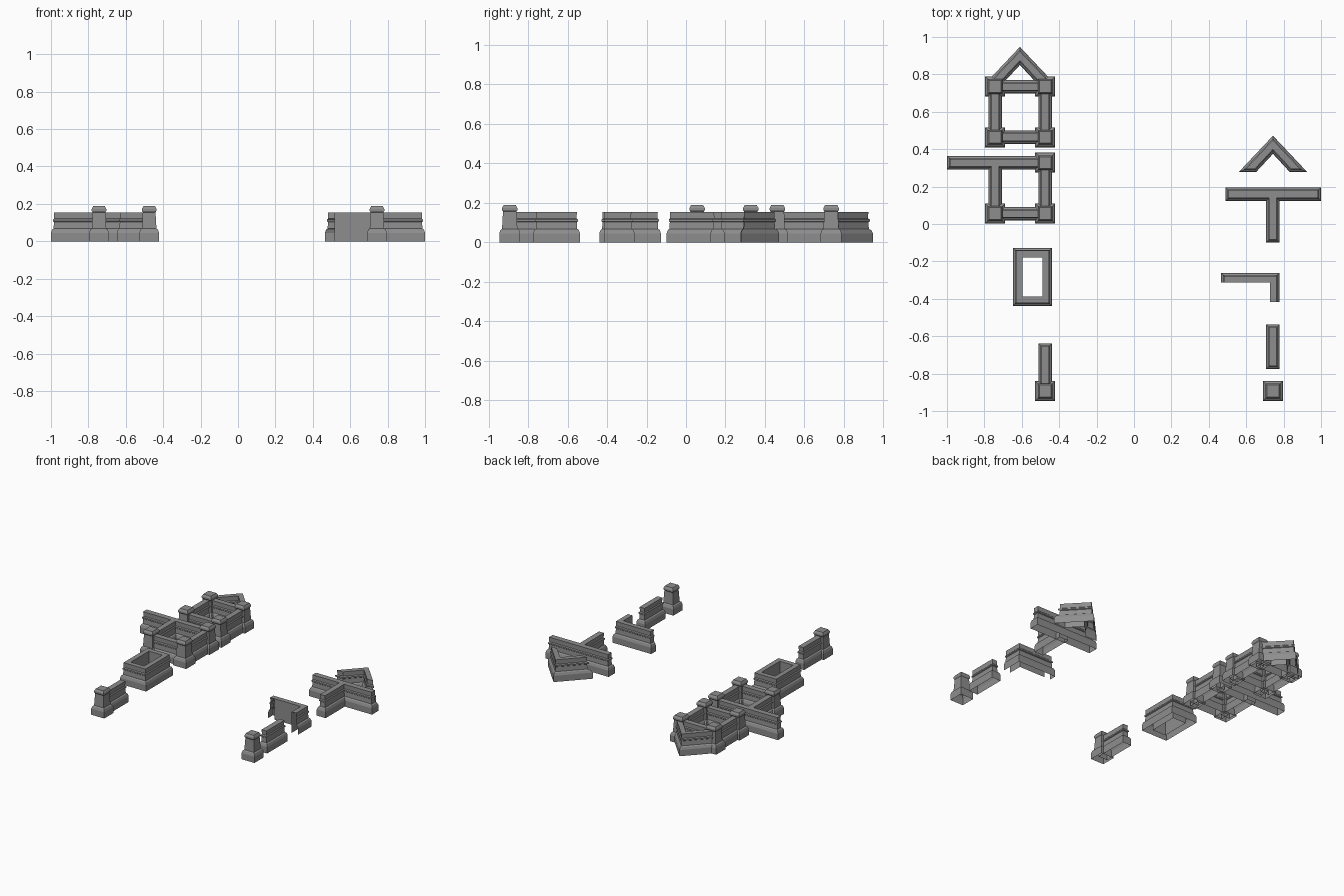
import bpy
from mathutils import Vector

if "Cube" in bpy.data.objects:
    bpy.data.objects.remove(bpy.data.objects["Cube"])

# (inset, height) cross-sections
H = 0.154
WALL = [(0, 0), (0, .045), (.006, .062), (.014, .068), (.016, .102), (.011, .106),
        (.011, .115), (.017, .121), (.016, H)]
PILLAR = [(0, 0), (0, .045), (.006, .062), (.014, .068), (.019, .155), (.014, .163),
          (.014, .173), (.022, .188)]
SHELL = WALL + [(.051, H), (.051, 0)]      # profile outside, plain panel inside

# dark grey stone
stone = bpy.data.materials.new("dark_stone")
stone.diffuse_color = (.27, .27, .27, 1)
stone.use_nodes = True
stone.node_tree.nodes["Principled BSDF"].inputs["Base Color"].default_value = stone.diffuse_color


def inset(path, d, closed):
    """Shift a counter-clockwise path inwards with mitred corners."""
    n, out = len(path), []
    pts = [Vector(p) for p in path]
    for i, p in enumerate(pts):
        dirs = []
        if closed or i > 0:
            dirs.append((p - pts[i - 1]).normalized())
        if closed or i < n - 1:
            dirs.append((pts[(i + 1) % n] - p).normalized())
        norms = [Vector((-e.y, e.x)) for e in dirs]
        a, b = norms[0], norms[-1]
        out.append(p + (a + b) * d / (1 + a.dot(b)))
    return out


def loft(name, path, profile, closed=True, cap=True):
    """Stack inset copies of the footprint following the profile; open below."""
    n = len(path)
    verts, faces = [], []
    for d, z in profile:
        verts += [(q.x, q.y, z) for q in inset(path, d, closed)]
    for r in range(len(profile) - 1):
        for i in range(n if closed else n - 1):
            j = (i + 1) % n
            faces.append((r * n + i, r * n + j, (r + 1) * n + j, (r + 1) * n + i))
    if cap:
        faces.append(tuple(range(len(verts) - n, len(verts))))
    me = bpy.data.meshes.new(name)
    me.from_pydata(verts, [], faces)
    me.materials.append(stone)
    ob = bpy.data.objects.new(name, me)
    bpy.context.collection.objects.link(ob)
    return ob


def rect(x0, y0, x1, y1):
    return [(x0, y0), (x1, y0), (x1, y1), (x0, y1)]


def wall(x0, y0, x1, y1, w=.036):
    """Straight wall; widened across whichever axis it does not run along."""
    if x0 == x1:
        loft("wall", rect(x0 - w, y0, x0 + w, y1), WALL)
    else:
        loft("wall", rect(x0, y0 - w, x1, y0 + w), WALL)


def pillar(x, y, h=.053):
    loft("pillar", rect(x - h, y - h, x + h, y + h), PILLAR)


def chevron(x, y):
    """V-shaped wall with its tip at (x, y) pointing back."""
    loft("angled_wall", [(x - .183, y - .194), (x - .09, y - .194), (x, y - .097),
                         (x + .09, y - .194), (x + .183, y - .194), (x, y)], WALL)


L, R = -.743, -.475

# rear left square enclosure with angled wall
for x in (L, R):
    wall(x, .463, x, .735)
    for y in (.463, .735):
        pillar(x, y)
for y in (.463, .735):
    wall(L, y, R, y)
chevron(-.61, .947)

# left square enclosure joined to the long wall
wall(-1, .328, R, .328)
wall(L, .056, L, .328)
wall(R, .056, R, .328)
wall(L, .056, R, .056)
for x, y in ((L, .056), (R, .056), (R, .328)):
    pillar(x, y)

# hollow rectangular wall ring
loft("wall_ring", rect(-.648, -.439, -.438, -.127), SHELL, cap=False)

# front left pillar with wall
wall(R, -.888, R, -.638)
pillar(R, -.893)

# right column: angled wall, T wall, half corner, short wall, pillar
chevron(.743, .472)
wall(.49, .16, 1.0, .16)
wall(.743, -.098, .743, .16)
loft("corner_wall", [(.778, -.416), (.778, -.261), (.465, -.261), (.465, -.314)],
     SHELL, closed=False, cap=False)
wall(.743, -.775, .743, -.537)
pillar(.743, -.893)
